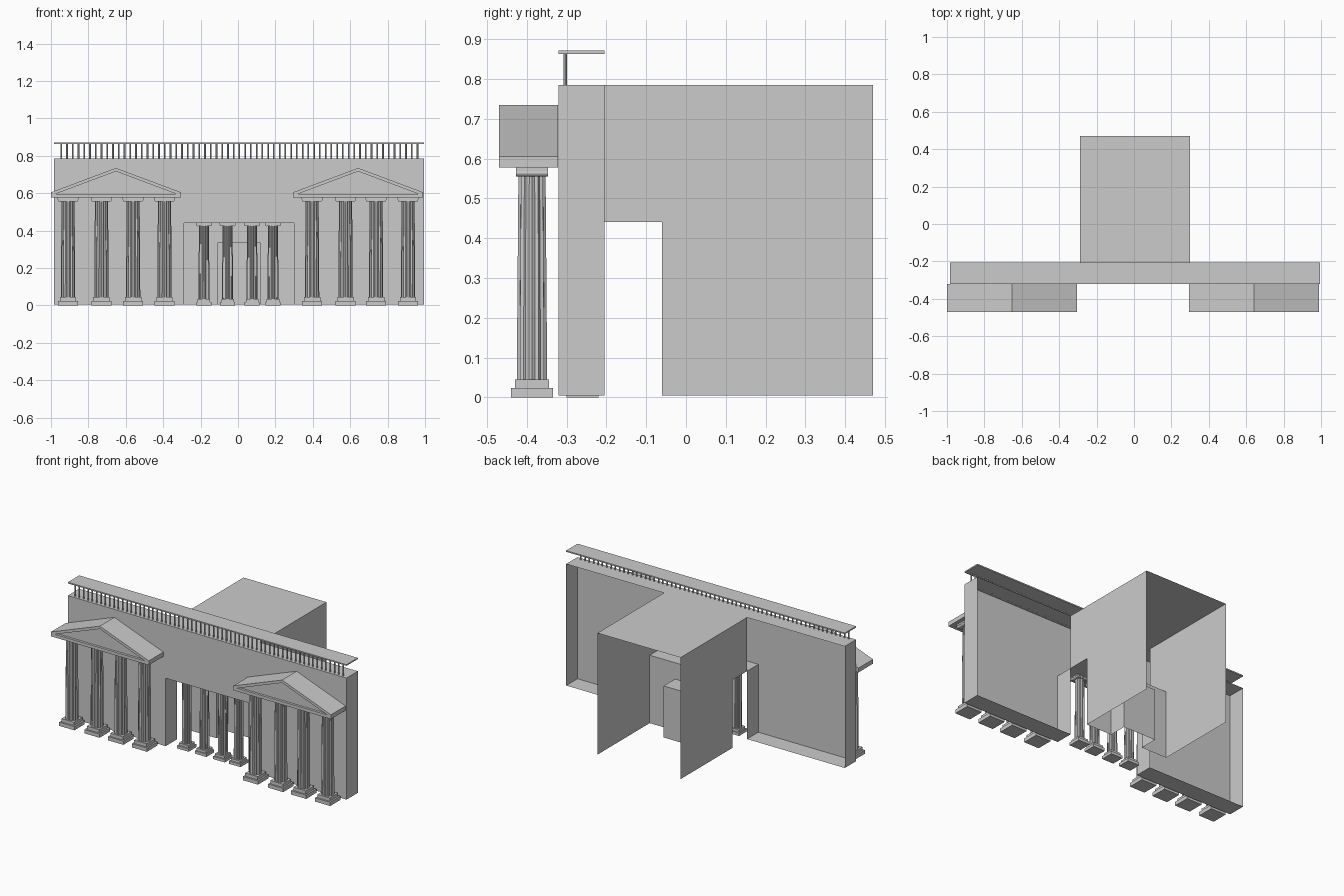
import bpy, bmesh, math
from mathutils import Matrix, Vector

if "Cube" in bpy.data.objects:
    bpy.data.objects.remove(bpy.data.objects["Cube"])


def place(axis, u, v, d):
    return {"X": (d, u, v), "Y": (u, d, v), "Z": (u, v, d)}[axis]


def add_prism(bm, outline, axis, a, b, caps=(True, True), skip=()):
    """Extrude an outline along an axis, leaving out caps or numbered sides."""
    lo = [bm.verts.new(place(axis, u, v, a)) for u, v in outline]
    hi = [bm.verts.new(place(axis, u, v, b)) for u, v in outline]
    n = len(outline)
    for i in range(n):
        if i not in skip:
            j = (i + 1) % n
            bm.faces.new((lo[i], lo[j], hi[j], hi[i]))
    if caps[0]:
        bm.faces.new(lo[::-1])
    if caps[1]:
        bm.faces.new(hi)


def rect(u0, u1, v0, v1):
    return [(u0, v0), (u1, v0), (u1, v1), (u0, v1)]


def add_box(bm, w, d, z0, z1, x=0):
    add_prism(bm, rect(x - w / 2, x + w / 2, -d / 2, d / 2), "Z", z0, z1)


def to_mesh(bm, name):
    bmesh.ops.recalc_face_normals(bm, faces=bm.faces)
    mesh = bpy.data.meshes.new(name)
    bm.to_mesh(mesh)
    bm.free()
    return mesh


def link(name, mesh):
    obj = bpy.data.objects.new(name, mesh)
    bpy.context.collection.objects.link(obj)
    return obj


def prism(name, *args, **kw):
    bm = bmesh.new()
    add_prism(bm, *args, **kw)
    return link(name, to_mesh(bm, name))


# Main dimensions
LEFT, RIGHT = -0.985, 0.995
FRONT, REAR = -0.32, -0.205
ROOF, SOFFIT = 0.785, 0.44
HALL_L, HALL_R = -0.29, 0.30
PORCH, BACK = -0.06, 0.47
DOOR_L, DOOR_R, DOOR_TOP, DOOR_BACK = -0.11, 0.12, 0.335, 0.055
GROUND = 0.004


def archway(x0, x1, top, o0, o1, head):
    return [(x0, GROUND), (o0, GROUND), (o0, head), (o1, head),
            (o1, GROUND), (x1, GROUND), (x1, top), (x0, top)]


# Facade shell with wide opening, open at the rear
prism("facade", archway(LEFT, RIGHT, ROOF, HALL_L, HALL_R, SOFFIT),
      "Y", FRONT, REAR, caps=(True, False))

# Hall shell: notched side walls, roof and porch ceiling
prism("hall", [(REAR, ROOF), (BACK, ROOF), (BACK, GROUND), (PORCH, GROUND),
               (PORCH, SOFFIT), (REAR, SOFFIT)],
      "X", HALL_L, HALL_R, skip=(1, 2, 3, 5))

# Porch wall with doorway, and the recess behind it
bm = bmesh.new()
bm.faces.new([bm.verts.new((x, PORCH, z)) for x, z in
              archway(HALL_L, HALL_R, SOFFIT, DOOR_L, DOOR_R, DOOR_TOP)])
link("porch_wall", to_mesh(bm, "porch_wall"))
prism("door_recess", rect(DOOR_L, DOOR_R, GROUND, DOOR_TOP),
      "Y", PORCH, DOOR_BACK, caps=(False, True), skip=(0,))

# Roof balustrade
prism("balustrade_rail", rect(LEFT, RIGHT, FRONT, REAR), "Z", 0.863, 0.871)
bm = bmesh.new()
COUNT = 63
for i in range(COUNT):
    x = -0.945 + 1.905 * i / (COUNT - 1)
    bmesh.ops.create_cone(bm, cap_ends=False, segments=8, radius1=0.0045,
                          radius2=0.0045, depth=0.08,
                          matrix=Matrix.Translation((x, -0.303, 0.824)))
link("balusters", to_mesh(bm, "balusters"))

# Pediments: recessed gable with raking cornices and a base band
HALF, EAVE, APEX, BOTTOM, BAND = 0.3475, 0.605, 0.735, 0.577, 0.597
for side, cx in (("right", -0.6525), ("left", 0.6425)):
    bm = bmesh.new()
    add_prism(bm, [(-HALF, BOTTOM), (HALF, BOTTOM), (HALF, EAVE),
                   (0, APEX), (-HALF, EAVE)], "Y", -0.455, -0.322)
    add_prism(bm, rect(-HALF, HALF, BOTTOM, BAND), "Y", -0.47, -0.455)
    for s in (-1, 1):
        add_prism(bm, [(0, APEX), (s * HALF, EAVE), (s * HALF, BAND),
                       (s * 0.32, BAND), (0, APEX - 0.018)], "Y", -0.47, -0.455)
    link(side + "_pediment", to_mesh(bm, side + "_pediment")).location.x = cx

# Column: stepped base, fluted tapering shaft, scrolled capital
bm = bmesh.new()
add_box(bm, 0.108, 0.105, 0, 0.024)
add_box(bm, 0.088, 0.085, 0.024, 0.045)
FLUTES = 14
rings = []
for z, r in ((0.045, 0.0385), (0.2, 0.038), (0.38, 0.0365), (0.56, 0.035)):
    ring = []
    for k in range(FLUTES * 2):
        a = math.pi * k / FLUTES
        rad = r * (0.88 if k % 2 else 1)
        ring.append(bm.verts.new((rad * math.cos(a), rad * math.sin(a), z)))
    rings.append(ring)
for lo, hi in zip(rings, rings[1:]):
    for k in range(FLUTES * 2):
        j = (k + 1) % (FLUTES * 2)
        bm.faces.new((lo[k], lo[j], hi[j], hi[k]))
add_box(bm, 0.088, 0.076, 0.557, 0.567)
add_box(bm, 0.112, 0.08, 0.567, BOTTOM)
for s in (-1, 1):
    turn = Matrix.Rotation(math.pi / 2, 4, "X")
    bmesh.ops.create_cone(bm, cap_ends=True, segments=12, radius1=0.009,
                          radius2=0.009, depth=0.08,
                          matrix=Matrix.Translation((s * 0.046, 0, 0.564)) @ turn)
column_mesh = to_mesh(bm, "column")


def columns(name, xs, y, scale):
    for i, x in enumerate(xs, 1):
        obj = link(f"{name}_column_{i}", column_mesh)
        obj.location = (x, y, 0)
        obj.scale = Vector((scale, scale, scale))


columns("right_portico", (-0.909, -0.73, -0.561, -0.393), -0.387, 1)
columns("left_portico", (0.396, 0.575, 0.738, 0.909), -0.387, 1)
columns("entrance", (-0.182, -0.056, 0.075, 0.187), -0.26, SOFFIT / BOTTOM)
